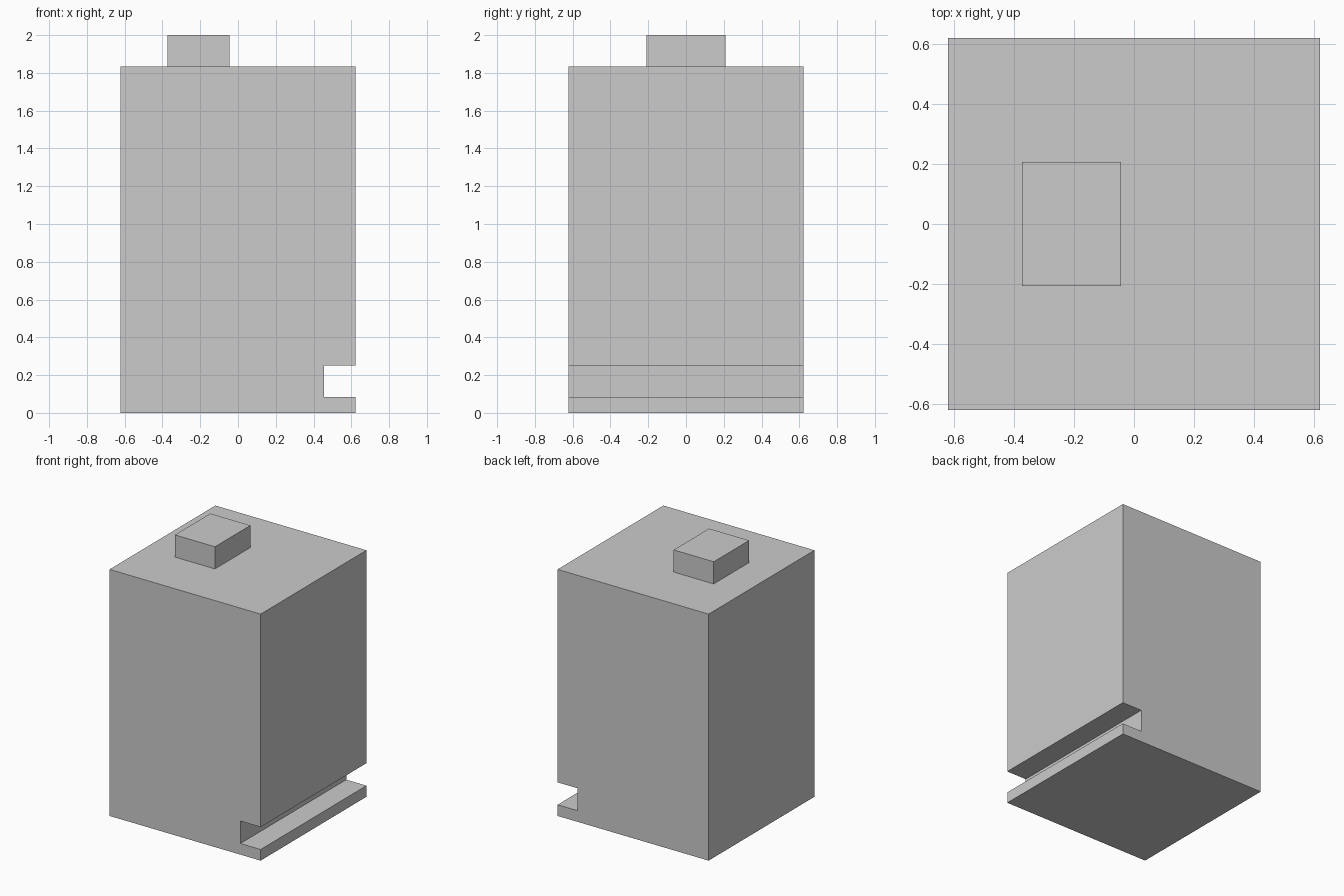
import bpy
import bmesh

if "Cube" in bpy.data.objects:
    bpy.data.objects.remove(bpy.data.objects["Cube"])

HALF = 0.622      # half width and depth of the body
TOP = 1.835       # height of the body


def extrude_profile(name, profile, y0, y1):
    """Make a closed solid from an x-z profile swept along y."""
    bm = bmesh.new()
    face = bm.faces.new([bm.verts.new((x, y0, z)) for x, z in profile])
    result = bmesh.ops.extrude_face_region(bm, geom=[face], use_keep_orig=True)
    moved = [g for g in result["geom"] if isinstance(g, bmesh.types.BMVert)]
    bmesh.ops.translate(bm, verts=moved, vec=(0, y1 - y0, 0))
    bmesh.ops.recalc_face_normals(bm, faces=bm.faces[:])
    mesh = bpy.data.meshes.new(name)
    bm.to_mesh(mesh)
    bm.free()
    obj = bpy.data.objects.new(name, mesh)
    bpy.context.collection.objects.link(obj)
    return obj


# Tall body with a slot along the lower right side
extrude_profile("body", [
    (-HALF, 0), (HALF, 0), (HALF, 0.083), (0.456, 0.083),
    (0.456, 0.25), (HALF, 0.25), (HALF, TOP), (-HALF, TOP),
], -HALF, HALF)

# Small block on top
extrude_profile("top_block", [
    (-0.374, TOP), (-0.044, TOP), (-0.044, 2), (-0.374, 2),
], -0.208, 0.208)
